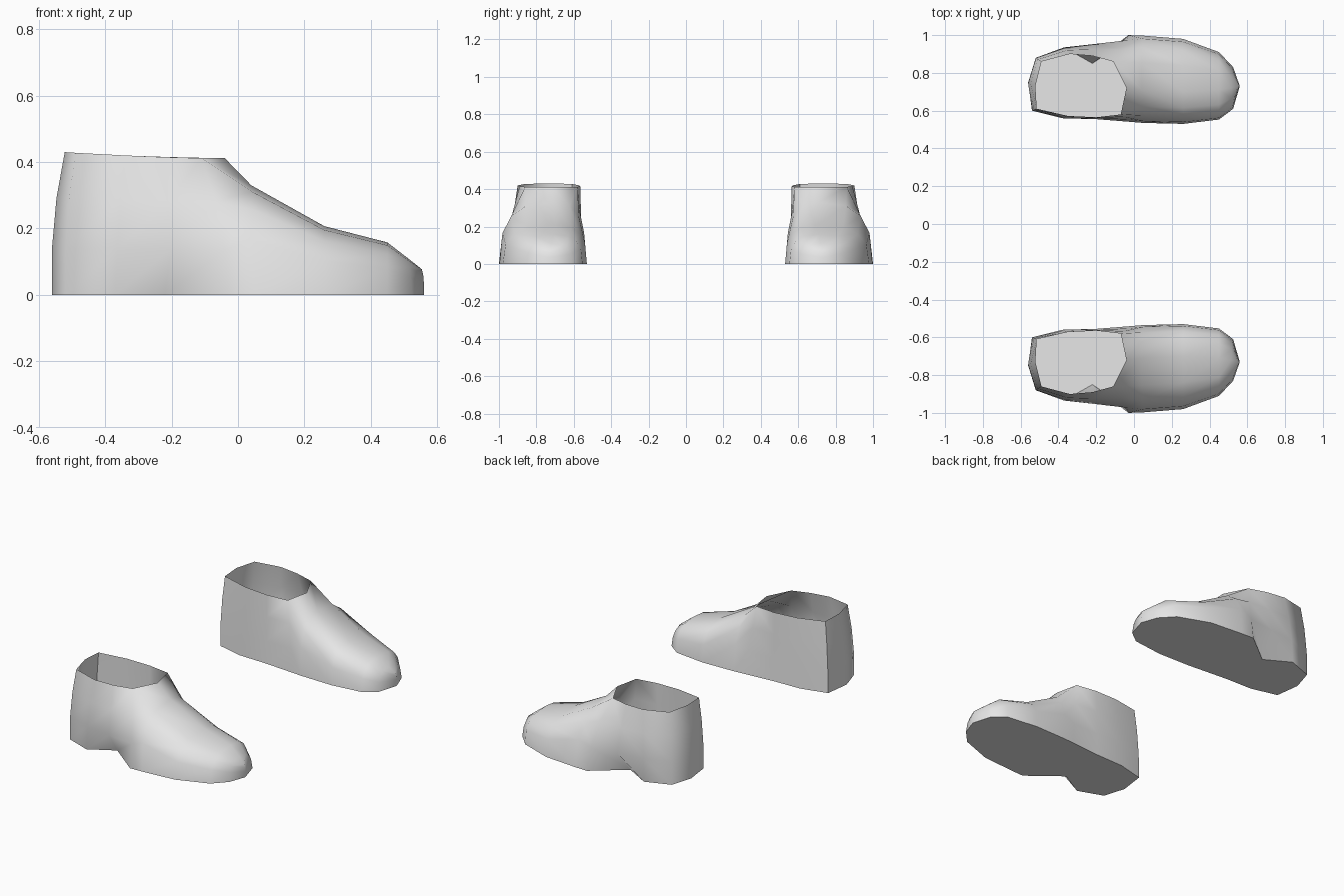
import bpy, bmesh, math
from mathutils import Vector

if "Cube" in bpy.data.objects:
    bpy.data.objects.remove(bpy.data.objects["Cube"])

grey = bpy.data.materials.new("light grey")
grey.diffuse_color = (0.8, 0.8, 0.8, 1)
grey.use_nodes = True
grey.node_tree.nodes["Principled BSDF"].inputs["Base Color"].default_value = grey.diffuse_color

RISE = (0, 0.33, 0.68, 1)  # height fractions of the rows on an ankle wall


def wall(bottom, top, bulge=0.012):
    """Column of four points from the sole edge to the collar, bulging outward."""
    b, t = Vector(bottom), Vector(top)
    out = Vector((b.x + 0.28, b.y - 0.74, 0)).normalized()
    return [b.lerp(t, f) + out * bulge * math.sin(math.pi * f) for f in RISE]


def arch(x, outer, inner, crest, height, lean=0.0):
    """Rounded section over the foot, from the outer to the inner sole edge."""
    pts = []
    for k in range(9):
        a = math.pi * k / 8
        c, s = math.cos(a), max(math.sin(a), 0)
        half = outer - crest if c > 0 else crest - inner
        y = crest + math.copysign(abs(c) ** 0.72, c) * half if abs(c) > 1e-6 else crest
        z = height * s ** 0.72 if s > 1e-6 else 0
        pts.append(Vector((x - lean * z / height, y, z)))
    return pts


def build_shoe(name, side):
    bm = bmesh.new()

    # Heel and ankle: outer wall, inner wall
    heel = wall((-0.56, 0.75, 0), (-0.522, 0.73, 0.43), 0.015)
    outer = [wall((-0.52, 0.88, 0), (-0.49, 0.86, 0.428)),
             wall((-0.37, 0.935, 0), (-0.34, 0.90, 0.42)),
             wall((-0.20, 0.97, 0), (-0.22, 0.89, 0.415)),
             wall((-0.03, 1.0, 0), (-0.11, 0.86, 0.412), 0.03)]
    inner = [wall((-0.54, 0.60, 0), (-0.515, 0.61, 0.428), 0.008),
             wall((-0.38, 0.56, 0), (-0.35, 0.572, 0.42), 0.0),
             wall((-0.20, 0.555, 0), (-0.20, 0.565, 0.415), 0.0),
             wall((-0.01, 0.54, 0), (-0.07, 0.58, 0.412), 0.0)]
    outer[2][0] = Vector((-0.22, 0.85, 0))  # tuck in the sole edge

    # Instep and toe sections
    front = [outer[3] + [Vector((-0.04, 0.72, 0.412))] + inner[3][::-1],
             arch(0.05, 0.997, 0.535, 0.71, 0.33, 0.01),
             arch(0.26, 0.98, 0.53, 0.70, 0.207),
             arch(0.45, 0.91, 0.553, 0.71, 0.158),
             arch(0.525, 0.83, 0.61, 0.72, 0.108, 0.01)]
    toe = [Vector((0.56, 0.73, 0)), Vector((0.56, 0.73, 0.035)),
           Vector((0.558, 0.73, 0.06)), Vector((0.554, 0.73, 0.077))]
    front.append(toe + [toe[3]] + toe[::-1])

    def loft(sections):
        rows = [[bm.verts.new((p.x, p.y * side, p.z)) for p in s] for s in sections]
        for a, b in zip(rows, rows[1:]):
            for k in range(len(a) - 1):
                bm.faces.new((a[k], a[k + 1], b[k + 1], b[k]))

    loft([heel] + outer)
    loft([heel] + inner)
    loft(front)
    bmesh.ops.remove_doubles(bm, verts=bm.verts, dist=0.0005)

    # Flat sole
    edges = [e for e in bm.edges if e.is_boundary and all(v.co.z < 1e-4 for v in e.verts)]
    bmesh.ops.contextual_create(bm, geom=edges)
    bmesh.ops.recalc_face_normals(bm, faces=bm.faces)
    sole = min(bm.faces, key=lambda f: f.calc_center_median().z)
    if sole.normal.z > 0:
        bmesh.ops.reverse_faces(bm, faces=bm.faces)

    mesh = bpy.data.meshes.new(name)
    bm.to_mesh(mesh)
    bm.free()
    mesh.materials.append(grey)
    shoe = bpy.data.objects.new(name, mesh)
    bpy.context.collection.objects.link(shoe)
    bpy.ops.object.select_all(action='DESELECT')
    shoe.select_set(True)
    bpy.context.view_layer.objects.active = shoe
    bpy.ops.object.shade_smooth_by_angle(angle=math.radians(62))


build_shoe("left_shoe", 1)
build_shoe("right_shoe", -1)
